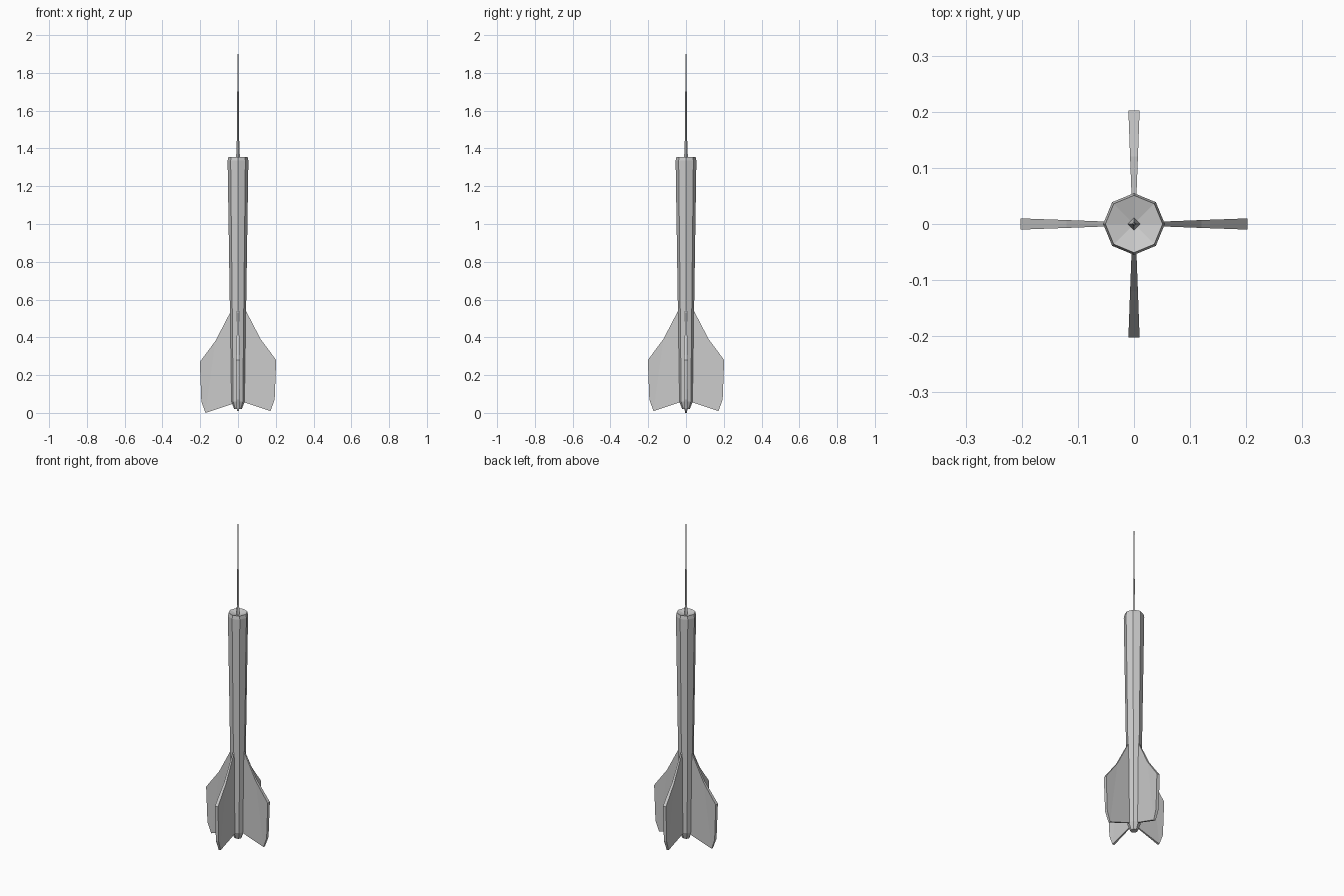
import bpy, bmesh, math
from mathutils import Matrix

cube = bpy.data.objects.get("Cube")
if cube:
    bpy.data.objects.remove(cube, do_unlink=True)

grey = bpy.data.materials.new("plain_grey")
grey.use_nodes = True
colour = (0.6, 0.6, 0.6, 1)
grey.diffuse_color = colour
grey.node_tree.nodes["Principled BSDF"].inputs["Base Color"].default_value = colour


def add_object(name, bm):
    bmesh.ops.recalc_face_normals(bm, faces=bm.faces)
    mesh = bpy.data.meshes.new(name)
    bm.to_mesh(mesh)
    bm.free()
    mesh.materials.append(grey)
    obj = bpy.data.objects.new(name, mesh)
    bpy.context.collection.objects.link(obj)
    return obj


def lathe(name, profile, sides):
    """Stack rings of (radius, height) and close both ends to points."""
    bm = bmesh.new()
    rings = []
    for r, z in profile[1:-1]:
        angles = [math.tau * i / sides for i in range(sides)]
        rings.append([bm.verts.new((r * math.cos(a), r * math.sin(a), z)) for a in angles])
    bottom = bm.verts.new((0, 0, profile[0][1]))
    top = bm.verts.new((0, 0, profile[-1][1]))
    for i in range(sides):
        j = (i + 1) % sides
        bm.faces.new((bottom, rings[0][j], rings[0][i]))
        for low, high in zip(rings, rings[1:]):
            bm.faces.new((low[i], low[j], high[j], high[i]))
        bm.faces.new((rings[-1][i], rings[-1][j], top))
    return add_object(name, bm)


# Eight-sided tapering barrel with a shallow dished top
lathe("barrel", [(0, 0.02), (0.02, 0.02), (0.036, 0.06), (0.043, 0.55),
                 (0.055, 1.335), (0.051, 1.355), (0, 1.34)], 8)

# Long thin needle
lathe("needle", [(0, 1.33), (0.012, 1.335), (0.007, 1.4), (0.004, 1.7), (0, 2.0)], 4)

# Four swept fins, thicker towards the outer edge: (reach, height, half thickness)
outline = [(0.02, 0.59, 0.003), (0.042, 0.54, 0.004), (0.12, 0.39, 0.007),
           (0.202, 0.28, 0.01), (0.194, 0.07, 0.009), (0.172, 0.01, 0.006),
           (0.036, 0.055, 0.004), (0.02, 0.06, 0.003)]


def add_fin(name, turn):
    bm = bmesh.new()
    sides = [[bm.verts.new((x, s * t, z)) for x, z, t in outline] for s in (-1, 1)]
    near, far = sides
    n = len(outline)
    # Strips across each broad side, from leading edge to trailing edge
    for side in sides:
        for i in range(n // 2 - 1):
            bm.faces.new((side[i], side[i + 1], side[n - 2 - i], side[n - 1 - i]))
    for i in range(n):
        j = (i + 1) % n
        bm.faces.new((near[i], near[j], far[j], far[i]))
    bm.transform(Matrix.Rotation(turn, 4, "Z"))
    add_object(name, bm)


for k, side in enumerate(("left", "back", "right", "front")):
    add_fin(side + "_fin", k * math.pi / 2)

# Rest the lowest fin tips on the ground
for obj in bpy.context.collection.objects:
    if obj.name.endswith("_fin"):
        obj.location.z = -0.01 if obj.name.startswith("right") else 0
